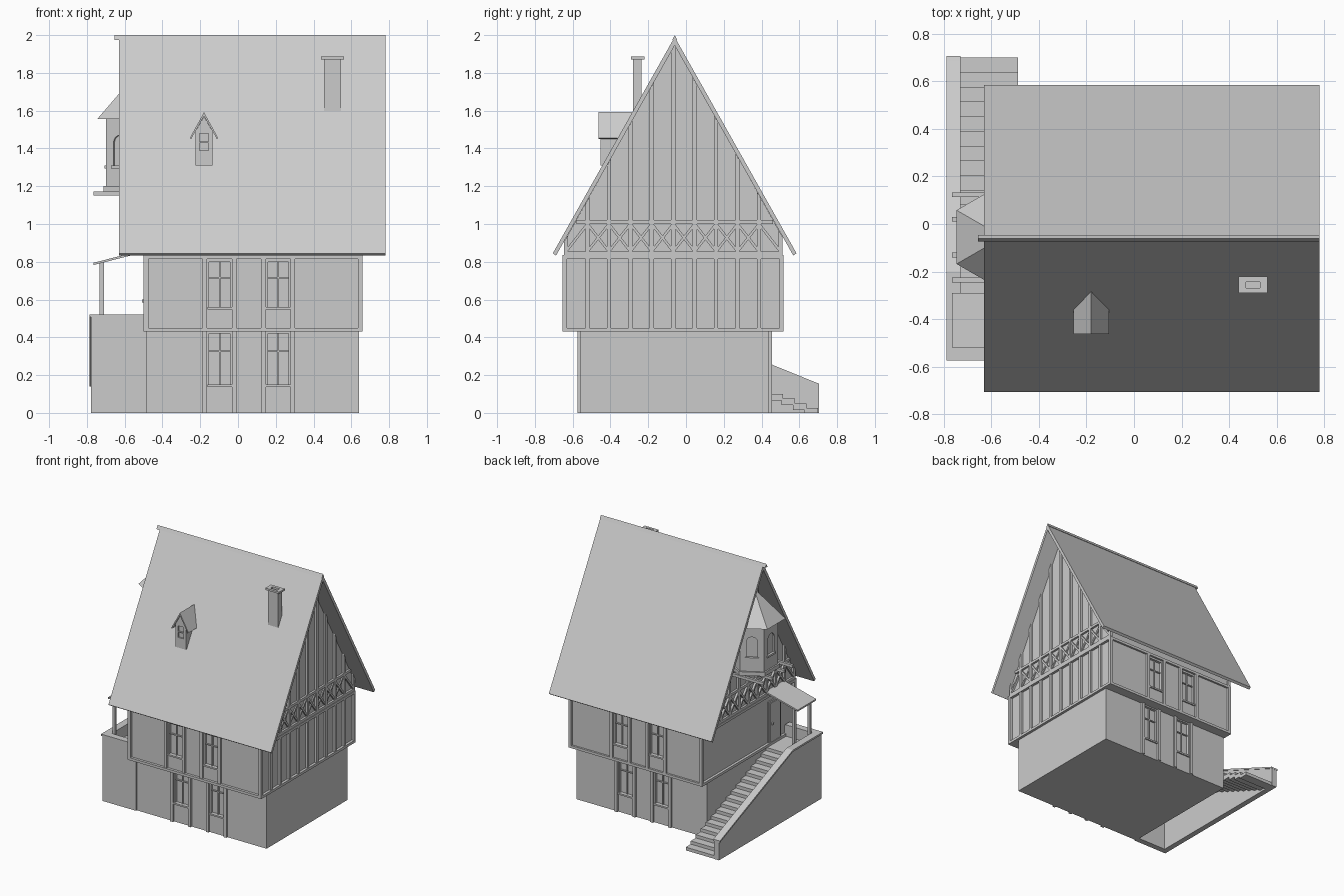
import bpy, bmesh, math
from mathutils import Vector

if "Cube" in bpy.data.objects:
    bpy.data.objects.remove(bpy.data.objects["Cube"])

CY = -0.06                       # ridge line
SL = 1.775                       # roof slope


def prism(name, pts, axis, a, b):
    """Extrude a 2D outline along axis from a to b."""
    def p3(u, v, w):
        return {'x': (w, u, v), 'y': (u, w, v), 'z': (u, v, w)}[axis]
    bm = bmesh.new()
    lo = [bm.verts.new(p3(u, v, a)) for u, v in pts]
    hi = [bm.verts.new(p3(u, v, b)) for u, v in pts]
    n = len(pts)
    bm.faces.new(lo)
    bm.faces.new(hi)
    for i in range(n):
        j = (i + 1) % n
        bm.faces.new((lo[i], lo[j], hi[j], hi[i]))
    bmesh.ops.recalc_face_normals(bm, faces=bm.faces)
    me = bpy.data.meshes.new(name)
    bm.to_mesh(me)
    bm.free()
    ob = bpy.data.objects.new(name, me)
    bpy.context.collection.objects.link(ob)
    return ob


def box(name, x0, x1, y0, y1, z0, z1):
    return prism(name, [(x0, y0), (x1, y0), (x1, y1), (x0, y1)], 'z', z0, z1)


def cut(ob, cutter):
    """Subtract cutter from ob and remove the cutter."""
    m = ob.modifiers.new("cut", 'BOOLEAN')
    m.operation, m.solver, m.object = 'DIFFERENCE', 'EXACT', cutter
    bpy.context.view_layer.objects.active = ob
    bpy.ops.object.modifier_apply(modifier=m.name)
    bpy.data.objects.remove(cutter)


def bar(name, p, q, w, x0, x1):
    """Straight timber in the yz plane."""
    p, q = Vector(p), Vector(q)
    d = (q - p).normalized()
    n = Vector((-d.y, d.x)) * w / 2
    return prism(name, [p + n, q + n, q - n, p - n], 'x', x0, x1)


def under(y):
    return 1.945 - abs(y - CY) * SL


# Storeys and gable core
ground = box("ground_floor", -0.49, 0.64, -0.56, 0.44, 0, 0.44)
upper = box("upper_floor", -0.48, 0.64, -0.635, 0.5, 0.43, 0.835)
prism("gable_walls", [(-0.635, 0.83), (0.5, 0.83), (0.5, under(0.5)), (CY, 1.95),
                      (-0.635, under(-0.635))], 'x', -0.48, 0.64)

# Window recesses, bars and posts on front and back
POSTS = (-0.175, -0.02, 0.135, 0.29)
for side, wy, body, z0, z1, wz0, wz1 in (
        (-1, -0.56, ground, 0, 0.43, 0.15, 0.42), (1, 0.44, ground, 0, 0.43, 0.15, 0.42),
        (-1, -0.635, upper, 0.45, 0.82, 0.56, 0.80), (1, 0.5, upper, 0.45, 0.82, 0.56, 0.80)):
    out = wy + side * 0.015
    for x in POSTS:
        box("window_post", x - 0.012, x + 0.012, *sorted((wy - side * .005, out)), z0, z1)
    for x in (-0.0975, 0.2125):
        cut(body, box("recess", x - 0.055, x + 0.055, wy - 0.02, wy + 0.02, wz0, wz1))
        ys = sorted((wy - side * 0.025, wy - side * 0.01))
        box("window_mullion", x - 0.004, x + 0.004, *ys, wz0, wz1)
        zm = wz0 + (wz1 - wz0) * 0.65
        box("window_transom", x - 0.055, x + 0.055, *ys, zm - 0.004, zm + 0.004)
        box("window_sill", x - 0.065, x + 0.065, *sorted((wy, wy + side * 0.01)),
            wz0 - 0.012, wz0)

# Timber frame around the upper storey
for z0, z1 in ((0.43, 0.45), (0.815, 0.835)):
    box("front_rail", -0.5, 0.66, -0.655, -0.63, z0, z1)
    box("back_rail", -0.5, 0.66, 0.495, 0.515, z0, z1)
    box("right_rail", 0.635, 0.66, -0.655, 0.515, z0, z1)
    box("left_rail", -0.5, -0.475, -0.655, 0.515, z0, z1)
for x0, x1 in ((-0.5, -0.475), (0.635, 0.66)):
    box("corner_post", x0, x1, -0.655, -0.63, 0.43, 0.835)
    box("corner_post", x0, x1, 0.495, 0.515, 0.43, 0.835)

# Half-timbering on both gables
YS = [-0.635 + i * 0.1135 for i in range(11)]
for x0, x1, right in ((0.635, 0.656, True), (-0.496, -0.475, False)):
    box("band_lower_rail", x0, x1, -0.645, 0.51, 0.835, 0.855)
    box("band_upper_rail", x0, x1, CY - 0.52, CY + 0.52, 1.0, 1.02)
    for i, y in enumerate(YS):
        a, b = y - 0.011, y + 0.011
        if right and 0 < i < 10:
            box("storey_stud", x0, x1, a, b, 0.45, 0.815)
        if a < CY < b:
            top = [(b, under(b)), (CY, under(CY)), (a, under(a))]
        else:
            top = [(b, under(b)), (a, under(a))]
        prism("gable_stud", [(a, 0.84), (b, 0.84)] + top, 'x', x0, x1)
        if i < 10:
            c = YS[i + 1]
            if i < 9:
                bar("brace", (y, 1.0), (c, 0.855), 0.014, x0, x1 - .004) if i else None
            if i > 0:
                bar("brace", (y, 0.855), (c, 1.0), 0.014, x0, x1 - .007) if i < 9 else None
    bar("end_brace", (YS[0], 0.855), (YS[1], 1.0), 0.014, x0, x1)
    bar("end_brace", (YS[10], 0.855), (YS[9], 1.0), 0.014, x0, x1)

# Main roof and ridge cap
prism("main_roof", [(-0.705, 0.845), (CY, 1.99), (0.585, 0.845), (0.568, 0.833),
                    (CY, 1.945), (-0.688, 0.833)], 'x', -0.63, 0.78)
prism("ridge_cap", [(CY - 0.014, 1.973), (CY + 0.014, 1.973), (CY, 2.0)], 'x', -0.655, 0.78)

# Chimney with hollow cap
chimney = box("chimney", 0.455, 0.545, -0.28, -0.235, 1.56, 1.872)
cap = box("chimney_cap", 0.44, 0.56, -0.29, -0.22, 1.872, 1.887)
for ob in (chimney, cap):
    cut(ob, box("flue", 0.47, 0.53, -0.27, -0.243, 1.78, 1.95))

# Dormer on the front slope
dormer = prism("dormer", [(-0.225, 1.31), (-0.135, 1.31), (-0.135, 1.49), (-0.18, 1.57),
                          (-0.225, 1.49)], 'y', -0.452, -0.30)
cut(dormer, box("recess", -0.205, -0.155, -0.47, -0.44, 1.39, 1.48))
box("dormer_window_bar", -0.205, -0.155, -0.452, -0.435, 1.43, 1.437)
prism("dormer_roof", [(-0.255, 1.455), (-0.18, 1.592), (-0.105, 1.455), (-0.112, 1.45),
                      (-0.18, 1.572), (-0.248, 1.45)], 'y', -0.463, -0.285)

# Six-sided bay on the left gable
BX, BY = -0.55, -0.055


def hexa(r):
    return [(BX + r * math.cos(math.radians(30 + 60 * i)),
             BY + r * math.sin(math.radians(30 + 60 * i))) for i in range(6)]


bay = prism("bay_walls", hexa(0.173), 'z', 1.19, 1.58)
arch = [(-0.04, 1.31), (0.04, 1.31)] + [
    (0.04 * math.cos(math.pi * t / 8), 1.43 + 0.04 * math.sin(math.pi * t / 8)) for t in range(9)]
for ang in (120, 180, 240):
    c = prism("arch", arch, 'y', -0.165, -0.138)
    c.rotation_euler.z = math.radians(ang + 90)
    c.location = (BX, BY, 0)
    bpy.context.view_layer.update()
    cut(bay, c)
    s = prism("bay_sill", [(-0.05, 1.295), (0.05, 1.295), (0.05, 1.31), (-0.05, 1.31)],
              'y', -0.157, -0.145)
    s.rotation_euler.z = math.radians(ang + 90)
    s.location = (BX, BY, 0)
prism("bay_base", hexa(0.186), 'z', 1.17, 1.2)
roof = prism("bay_roof", hexa(0.226), 'z', 1.555, 1.78)
for v in roof.data.vertices:
    if v.co.z > 1.7:
        v.co.x = BX + (v.co.x - BX) * 0.01
        v.co.y = BY + (v.co.y - BY) * 0.01
for y in (0.123, 0.02, -0.13, -0.235):
    box("bay_joist", -0.765, -0.48, y - 0.01, y + 0.01, 1.15, 1.172)

# Outside stair: parapet, front wall, landing and steps
prism("stair_parapet", [(-0.57, 0), (0.703, 0), (0.703, 0.145), (-0.2, 0.51), (-0.57, 0.51)],
      'x', -0.778, -0.735)
prism("parapet_coping", [(0.705, 0.14), (0.705, 0.155), (0.685, 0.162), (-0.2, 0.522),
                         (-0.573, 0.522), (-0.573, 0.508), (-0.2, 0.508)],
      'x', -0.787, -0.73)
box("landing_front_wall", -0.778, -0.485, -0.57, -0.525, 0, 0.51)
box("landing_front_coping", -0.787, -0.495, -0.573, -0.52, 0.508, 0.522)
box("landing", -0.74, -0.485, -0.53, -0.29, 0.405, 0.43)
RUN, RISE = 0.99 / 16, 0.43 / 17
for i in range(16):
    y = 0.70 - i * RUN
    box("step", -0.74, -0.488, y - RUN - 0.01, y, max(0, (i - 0.4) * RISE), (i + 1) * RISE)

# Door on the landing
box("door_frame", -0.49, -0.475, -0.475, -0.325, 0.43, 0.77)
box("door", -0.496, -0.475, -0.46, -0.34, 0.43, 0.755)
box("door_handle", -0.508, -0.49, -0.365, -0.35, 0.585, 0.6)

# Canopy over the landing
prism("canopy", [(-0.765, 0.783), (-0.765, 0.795), (-0.5, 0.862), (-0.48, 0.862),
                 (-0.48, 0.85), (-0.5, 0.85)], 'y', -0.52, -0.29)
for y in (-0.5, -0.31):
    box("canopy_post", -0.732, -0.71, y - 0.011, y + 0.011, 0.43, 0.80)
box("canopy_beam", -0.732, -0.71, -0.5, -0.31, 0.775, 0.792)
